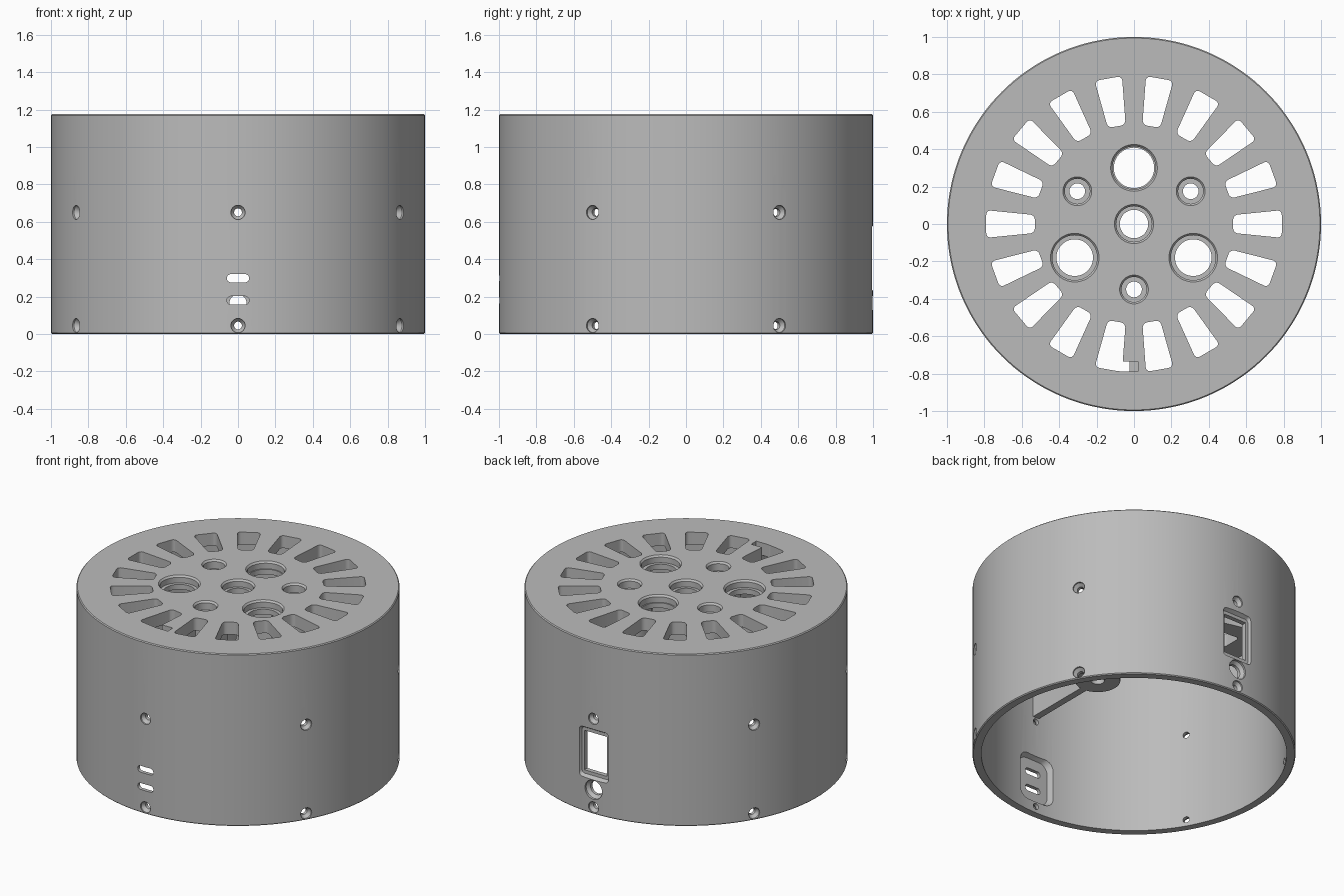
import bpy, bmesh, math
from mathutils import Matrix, Vector

if "Cube" in bpy.data.objects:
    bpy.data.objects.remove(bpy.data.objects["Cube"])

HEIGHT, INNER, PLATE_LOW = 1.175, 0.945, 1.09

grey = bpy.data.materials.new("grey plastic")
grey.use_nodes = True
COLOUR = (0.5, 0.5, 0.5, 1)
grey.diffuse_color = COLOUR
grey.node_tree.nodes["Principled BSDF"].inputs["Base Color"].default_value = COLOUR


def finish(bm, name, matrix=Matrix()):
    bmesh.ops.remove_doubles(bm, verts=bm.verts, dist=1e-5)
    bmesh.ops.recalc_face_normals(bm, faces=bm.faces)
    mesh = bpy.data.meshes.new(name)
    bm.to_mesh(mesh)
    bm.free()
    mesh.transform(matrix)
    mesh.materials.append(grey)
    obj = bpy.data.objects.new(name, mesh)
    bpy.context.collection.objects.link(obj)
    return obj


def lathe(name, profile, matrix=Matrix(), steps=32):
    """Spin an (r, z) profile around the local z axis."""
    bm = bmesh.new()
    verts = [bm.verts.new((r, 0, z)) for r, z in profile]
    edges = [bm.edges.new(pair) for pair in zip(verts, verts[1:])]
    bmesh.ops.spin(bm, geom=verts + edges, axis=(0, 0, 1), cent=(0, 0, 0),
                   angle=math.tau, steps=steps)
    return finish(bm, name, matrix)


def prism(name, outline, low, high, matrix=Matrix(), corner=0.0, grow=1.0):
    """Extrude an outline along local z, rounding its upright edges."""
    bm = bmesh.new()
    base = bm.faces.new([bm.verts.new((x, y, low)) for x, y in outline])
    out = bmesh.ops.extrude_face_region(bm, geom=[base])
    for v in [g for g in out["geom"] if isinstance(g, bmesh.types.BMVert)]:
        v.co = (v.co.x * grow, v.co.y * grow, high)
    if corner:
        upright = [e for e in bm.edges
                   if abs(e.verts[0].co.z - e.verts[1].co.z) > 1e-4]
        bmesh.ops.bevel(bm, geom=upright, offset=corner, segments=5,
                        profile=0.5, affect='EDGES')
    return finish(bm, name, matrix)


def rect(w, h):
    return [(-w / 2, -h / 2), (w / 2, -h / 2), (w / 2, h / 2), (-w / 2, h / 2)]


def wall(degrees, z):
    """Frame on the wall: x along it, y up, local z pointing outward."""
    a = math.radians(degrees)
    m = Matrix(((-math.sin(a), 0, math.cos(a)),
                (math.cos(a), 0, math.sin(a)), (0, 1, 0))).to_4x4()
    m.translation = Vector((0, 0, z))
    return m


def cut(target, cutter):
    cutter.hide_render = True
    mod = target.modifiers.new("cut", 'BOOLEAN')
    mod.operation, mod.solver, mod.object = 'DIFFERENCE', 'EXACT', cutter
    bpy.context.view_layer.objects.active = target
    bpy.ops.object.modifier_apply(modifier=mod.name)
    bpy.data.objects.remove(cutter)


# Drum: one shell of wall and top plate, open below
drum = lathe("drum_housing", [
    (0, HEIGHT), (0.994, HEIGHT), (1, HEIGHT - 0.006), (1, 0.006), (0.994, 0),
    (INNER, 0), (INNER, PLATE_LOW), (0, PLATE_LOW)], steps=144)

# Ring of tapered vent slots
slot = [(0.53, -0.048), (0.79, -0.074), (0.79, 0.074), (0.53, 0.048)]
for i in range(18):
    cut(drum, prism("slot_cutter", slot, 1, 1.3,
                    Matrix.Rotation(i * math.tau / 18, 4, 'Z'), corner=0.025))

# Cable notch beside the front vent slot
cut(drum, prism("notch_cutter", rect(0.1, 0.055), 1, 1.3,
                Matrix.Translation((-0.028, -0.762, 0))))


# Stepped holes in the top plate
def plate_hole(x, y, wide, narrow, depth):
    cut(drum, lathe("hole_cutter", [
        (0, 0.1), (wide, 0.1), (wide, 0), (wide - 0.01, -0.012),
        (wide - 0.01, -depth), (narrow, -depth), (narrow, -0.2), (0, -0.2)],
        Matrix.Translation((x, y, HEIGHT)), 48))


plate_hole(0, 0, 0.105, 0.076, 0.05)
plate_hole(0, 0.3, 0.125, 0.108, 0.05)
for side in (-1, 1):
    plate_hole(side * 0.317, -0.18, 0.13, 0.098, 0.05)
posts = [(0.35 * math.cos(a), 0.35 * math.sin(a))
         for a in map(math.radians, (-90, 30, 150))]
for x, y in posts:
    plate_hole(x, y, 0.077, 0.042, 0.06)

# Two rows of countersunk screw holes
for i in range(6):
    for z in (0.045, 0.65):
        cut(drum, lathe("screw_cutter", [
            (0, 1.1), (0.038, 1.1), (0.038, 0.99), (0.021, 0.968),
            (0.021, 0.85), (0, 0.85)], wall(30 + 60 * i, z), 24))

# Front: recess on the inside, then two slits through the thin wall
cut(drum, prism("recess_cutter", rect(0.29, 0.37), 0.9, 0.975,
                wall(-90, 0.24), corner=0.06, grow=0.8))
for z in (0.18, 0.298):
    cut(drum, prism("slit_cutter", rect(0.118, 0.044), 0.85, 1.1,
                    wall(-90, z), corner=0.021))

# Back: framed window and a round jack hole
cut(drum, prism("window_frame_cutter", rect(0.205, 0.315), 0.975, 1.025,
                wall(90, 0.405), corner=0.02, grow=1.2))
cut(drum, prism("window_cutter", rect(0.17, 0.27), 0.85, 1.1, wall(90, 0.405)))
cut(drum, lathe("jack_cutter", [
    (0, 1.1), (0.065, 1.1), (0.065, 0.985), (0.046, 0.965), (0.046, 0.85),
    (0, 0.85)], wall(90, 0.165)))

# Hollow posts hanging from the plate
parts = [drum]
for i, (x, y) in enumerate(posts):
    parts.append(lathe(f"mounting_post_{i + 1}", [
        (0.042, PLATE_LOW), (0.14, PLATE_LOW), (0.14, 0.68), (0.042, 0.68),
        (0.042, PLATE_LOW)], Matrix.Translation((x, y, 0)), 48))

# Rib from the front wall to the front post
parts.append(prism("cable_rib", [(-0.025, -0.95), (0.022, -0.95),
                                 (0.022, -0.475), (-0.025, -0.475)],
                   0.68, PLATE_LOW))

# Smooth round walls, crisp edges
for obj in parts:
    bpy.ops.object.select_all(action='DESELECT')
    obj.select_set(True)
    bpy.context.view_layer.objects.active = obj
    bpy.ops.object.shade_smooth_by_angle(angle=math.radians(25))
